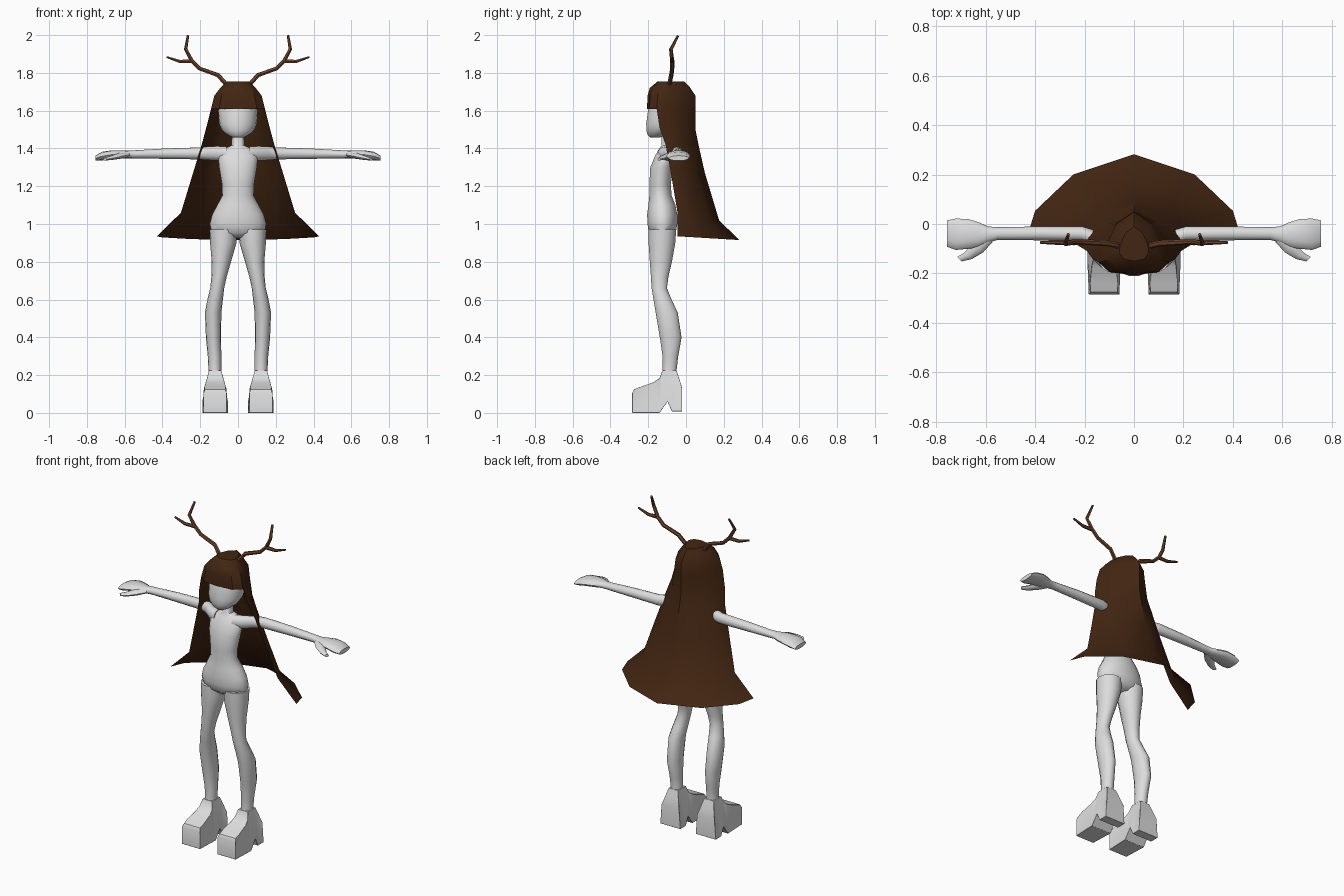
import bpy, bmesh, math
from mathutils import Vector


def material(name, rgb):
    m = bpy.data.materials.new(name)
    m.diffuse_color = (*rgb, 1)
    return m


GREY = material("pale grey", (0.72, 0.72, 0.72))
HAIR = material("dark brown", (0.055, 0.019, 0.006))
HORN = material("antler brown", (0.16, 0.06, 0.028))


def finish(name, bm, mat, angle=50):
    bmesh.ops.recalc_face_normals(bm, faces=bm.faces)
    me = bpy.data.meshes.new(name)
    bm.to_mesh(me)
    bm.free()
    me.materials.append(mat)
    for p in me.polygons:
        p.use_smooth = True
    me.set_sharp_from_angle(angle=math.radians(angle))
    ob = bpy.data.objects.new(name, me)
    bpy.context.collection.objects.link(ob)
    return ob


def loft(name, rings, n=14, mat=GREY):
    """Skin elliptical rings given as (centre, half axis u, half axis v)."""
    bm = bmesh.new()
    loops = []
    for c, u, v in rings:
        c, u, v = Vector(c), Vector(u), Vector(v)
        loops.append([bm.verts.new(c + u * math.cos(a) + v * math.sin(a))
                      for a in (2 * math.pi * i / n for i in range(n))])
    for a, b in zip(loops, loops[1:]):
        for i in range(n):
            j = (i + 1) % n
            bm.faces.new((a[i], a[j], b[j], b[i]))
    bm.faces.new(loops[0])
    bm.faces.new(loops[-1])
    return finish(name, bm, mat)


def upright(rows):
    """Rows of z, x min, x max, y front, y back."""
    return [(((a + b) / 2, (f + k) / 2, z), ((b - a) / 2, 0, 0), (0, (k - f) / 2, 0))
            for z, a, b, f, k in rows]


def sideways(rows, s):
    """Rows of x, y front, y back, z low, z high, for arms."""
    return [((s * x, (f + k) / 2, (lo + hi) / 2), (0, (k - f) / 2, 0), (0, 0, (hi - lo) / 2))
            for x, f, k, lo, hi in rows]


# torso with neck
torso = [(0.925, 0.07, -0.16, -0.08), (0.955, 0.14, -0.198, -0.053), (1.0, 0.15, -0.205, -0.045),
         (1.05, 0.137, -0.207, -0.045), (1.1, 0.11, -0.2, -0.055), (1.15, 0.083, -0.195, -0.075),
         (1.21, 0.085, -0.195, -0.08), (1.3, 0.1, -0.19, -0.065), (1.36, 0.105, -0.165, -0.055),
         (1.395, 0.085, -0.145, -0.06), (1.415, 0.035, -0.13, -0.07), (1.5, 0.03, -0.13, -0.07)]
loft("torso", upright([(z, -w, w, f, k) for z, w, f, k in torso]), 18)

# head
head = [(1.458, 0.03, -0.19, -0.14), (1.47, 0.055, -0.203, -0.10), (1.495, 0.085, -0.211, -0.06),
        (1.53, 0.1, -0.212, -0.02), (1.6, 0.105, -0.203, 0.01), (1.67, 0.09, -0.18, 0.01),
        (1.73, 0.045, -0.13, -0.03)]
loft("head", upright([(z, -w, w, f, k) for z, w, f, k in head]), 18)

# legs: z, inner x, outer x, front, back
LEG = [(0.16, 0.085, 0.16, -0.13, -0.04), (0.22, 0.088, 0.156, -0.125, -0.05),
       (0.3, 0.088, 0.16, -0.125, -0.04), (0.4, 0.09, 0.17, -0.14, -0.022),
       (0.53, 0.088, 0.175, -0.162, -0.042), (0.6, 0.08, 0.162, -0.173, -0.075),
       (0.66, 0.073, 0.147, -0.183, -0.1), (0.72, 0.06, 0.141, -0.187, -0.092),
       (0.8, 0.037, 0.139, -0.193, -0.073), (0.9, 0.008, 0.148, -0.2, -0.055),
       (0.97, 0.005, 0.15, -0.2, -0.05)]

# arms with hands: x, front, back, low, high
ARM = [(0.06, -0.15, -0.07, 1.335, 1.41), (0.11, -0.13, -0.06, 1.335, 1.412),
       (0.16, -0.09, -0.025, 1.338, 1.41), (0.21, -0.068, -0.01, 1.342, 1.405),
       (0.38, -0.066, -0.01, 1.345, 1.4), (0.55, -0.064, -0.013, 1.347, 1.39),
       (0.59, -0.075, -0.01, 1.348, 1.388), (0.63, -0.095, 0.008, 1.345, 1.39),
       (0.67, -0.1, 0.02, 1.345, 1.39), (0.72, -0.105, 0.022, 1.336, 1.382),
       (0.755, -0.092, 0.015, 1.335, 1.362)]

# platform shoe side profile: y, z
SHOE = [(-0.285, 0), (-0.14, 0.0), (-0.098, 0.06), (-0.075, 0.008), (-0.02, 0.008),
        (-0.02, 0.13), (-0.035, 0.18), (-0.05, 0.225), (-0.125, 0.225), (-0.14, 0.185),
        (-0.17, 0.163), (-0.24, 0.138), (-0.275, 0.125), (-0.285, 0.105)]


def shoe(name, s):
    bm = bmesh.new()
    sides = []
    for d in (-1, 1):
        row = []
        for y, z in SHOE:
            w = 0.068 if z < 0.11 else max(0.033, 0.066 - (z - 0.11) * 0.3)
            if y < -0.24:
                w -= 0.006
            row.append(bm.verts.new((s * 0.121 + d * w, y, z)))
        sides.append(row)
    n = len(SHOE)
    for i in range(n):
        j = (i + 1) % n
        bm.faces.new((sides[0][i], sides[0][j], sides[1][j], sides[1][i]))
    for row in sides:
        bmesh.ops.triangulate(bm, faces=[bm.faces.new(row)])
    ob = finish(name, bm, GREY, 40)
    b = ob.modifiers.new("soft edges", "BEVEL")
    b.width, b.segments, b.angle_limit = 0.01, 2, math.radians(50)


def tube(name, pts, radii):
    cu = bpy.data.curves.new(name, "CURVE")
    cu.dimensions = "3D"
    cu.bevel_depth, cu.bevel_resolution, cu.use_fill_caps = 0.011, 1, True
    sp = cu.splines.new("POLY")
    sp.points.add(len(pts) - 1)
    for p, co, r in zip(sp.points, pts, radii):
        p.co, p.radius = (*co, 1), r
    ob = bpy.data.objects.new(name + "_path", cu)
    bpy.context.collection.objects.link(ob)
    bpy.context.view_layer.update()
    me = bpy.data.meshes.new_from_object(ob.evaluated_get(bpy.context.evaluated_depsgraph_get()))
    bpy.data.objects.remove(ob)
    bm = bmesh.new()
    bm.from_mesh(me)
    finish(name, bm, HORN, 30)


for s, side in ((1, "left"), (-1, "right")):
    loft(side + "_leg", upright([(z, s * a, s * b, f, k) for z, a, b, f, k in LEG]))
    shoe(side + "_shoe", s)
    loft(side + "_arm", sideways(ARM, s), 12)
    # thumb
    loft(side + "_thumb", [((s * x, y, z), (s * r, r, 0), (0, 0, 0.8 * r)) for x, y, z, r in
                           ((0.59, -0.055, 1.366, 0.018), (0.63, -0.095, 1.36, 0.02),
                            (0.67, -0.128, 1.35, 0.014), (0.705, -0.142, 1.343, 0.009))], 8)
    # antler stem and side tine
    tube(side + "_antler", [(s * x, y, z) for x, y, z in
                            ((0.055, -0.09, 1.73), (0.105, -0.078, 1.788), (0.203, -0.073, 1.823),
                             (0.245, -0.073, 1.865), (0.277, -0.08, 1.925), (0.265, -0.042, 1.997))],
         (1.1, 1.1, 1.0, 1.0, 0.9, 0.6))
    tube(side + "_antler_tine", [(s * x, -0.075, z) for x, z in
                                 ((0.24, 1.862), (0.31, 1.861), (0.378, 1.884))], (1.0, 0.85, 0.5))

# long flared hair: open shell below, closed cap with fringe above
# z at edge, z at back, half width, edge y, back y, fringe y (None below the fringe)
HAIR_ROWS = [(0.935, 0.915, 0.43, -0.045, 0.282, None), (1.06, 1.02, 0.302, -0.045, 0.175, None),
             (1.27, 1.27, 0.238, -0.08, 0.1, None), (1.42, 1.42, 0.192, -0.108, 0.066, None),
             (1.51, 1.5, 0.168, -0.14, 0.05, None), (1.608, 1.608, 0.143, -0.155, 0.05, -0.207),
             (1.68, 1.68, 0.125, -0.15, 0.05, -0.203), (1.72, 1.725, 0.094, -0.14, 0.02, -0.192),
             (1.755, 1.755, 0.06, -0.115, -0.01, -0.15)]
BACK = [(1, 0), (0.93, 0.3), (0.57, 0.75), (0, 1), (-0.57, 0.75), (-0.93, 0.3), (-1, 0)]
bm = bmesh.new()
rows = []
for ze, zb, w, f, k, fr in HAIR_ROWS:
    row = [bm.verts.new((u * w, f + v * (k - f), ze + v * (zb - ze))) for u, v in BACK]
    if fr is not None:
        row += [bm.verts.new((u * w, f + v * (fr - f), ze)) for u, v in
                ((-0.7, 0.75), (0, 1), (0.7, 0.75))]
    rows.append(row)
for a, b in zip(rows, rows[1:]):
    closed = len(a) == 10
    for i in range(10 if closed else 6):
        j = (i + 1) % 10
        bm.faces.new((a[i], a[j], b[j], b[i]))
bm.faces.new(rows[-1])
finish("hair", bm, HAIR, 35)
